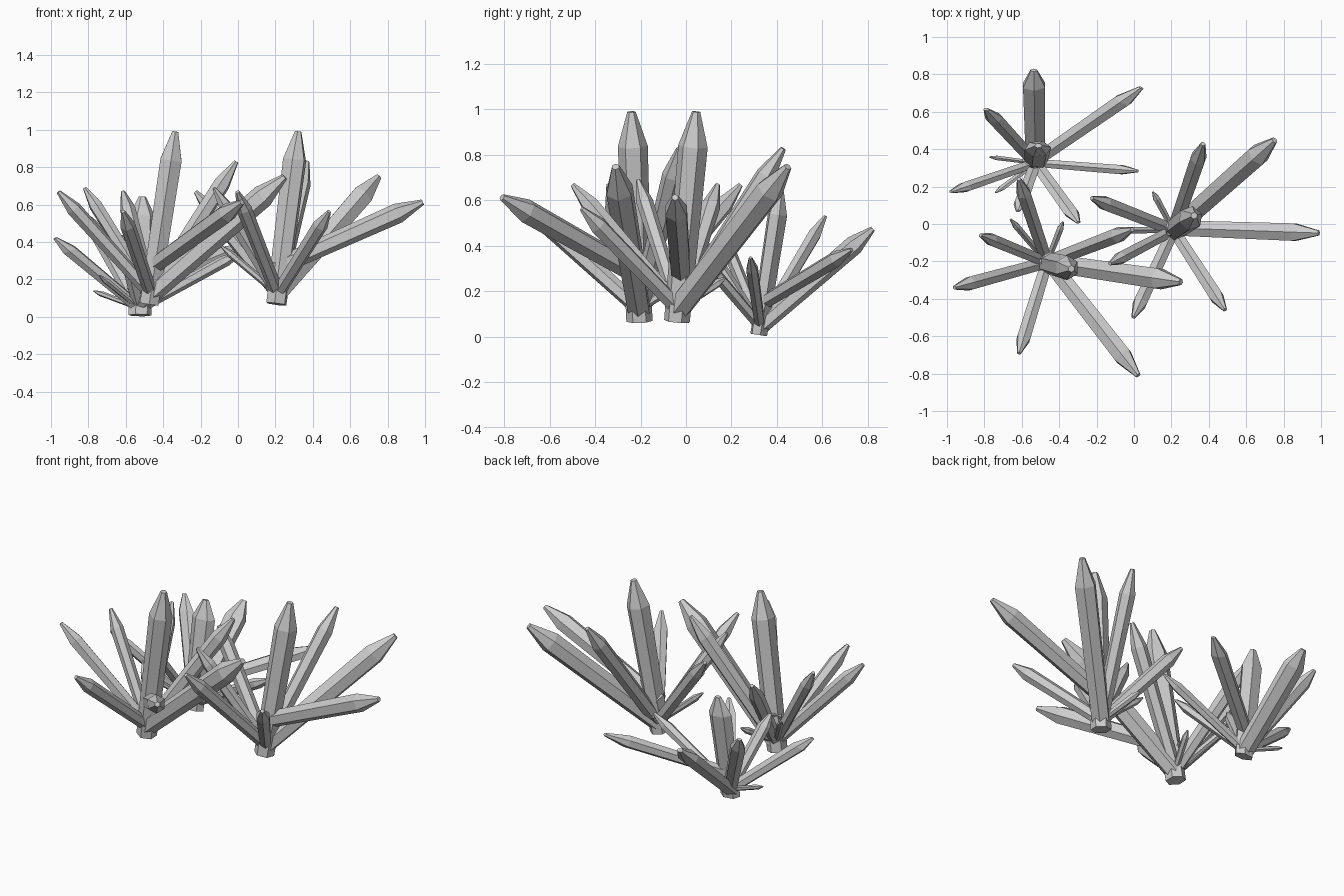
import bpy, bmesh, math
from mathutils import Vector, Matrix

if "Cube" in bpy.data.objects:
    bpy.data.objects.remove(bpy.data.objects["Cube"])

LOW = (0.01, 0, 0.055)
# Shards of one cluster: (name, root, tip relative to the cluster root, shoulder radius)
SHARDS = [
    ("main", (0, 0, 0), (0.14, -0.035, 0.922), 0.066),
    ("large", (0.01, 0, 0.055), (0.725, -0.105, 0.68), 0.063),
    ("long", (0.005, 0.025, 0.19), (0.497, -0.605, 0.545), 0.054),
    ("tall", LOW, (0.465, 0.175, 0.76), 0.046),
    ("side_a", LOW, (-0.14, 0.445, 0.60), 0.042),
    ("side_b", LOW, (-0.14, -0.485, 0.495), 0.041),
    ("side_c", LOW, (-0.485, -0.135, 0.60), 0.041),
    ("side_d", LOW, (-0.345, 0.145, 0.62), 0.037),
    ("small_a", LOW, (0.095, 0.215, 0.19), 0.020),
    ("small_b", LOW, (-0.185, 0.23, 0.31), 0.020),
]


def ring(bm, quat, center, radius):
    """Hexagon of vertices across the shard axis."""
    return [bm.verts.new(center + quat @ Vector((radius * math.cos(a), radius * math.sin(a), 0)))
            for a in (math.radians(30 + 60 * i) for i in range(6))]


def shard(name, start, tip, radius, matrix):
    """Six-sided spear: narrow root, wide shoulder, small blunt tip."""
    start, tip = Vector(start), Vector(tip)
    axis = tip - start
    if name.endswith("main"):
        quat = Vector((0, 0, 1)).rotation_difference(axis)
    else:
        quat = axis.to_track_quat('Z', 'Y')
    bm = bmesh.new()
    rings = [ring(bm, quat, start + axis * t, radius * r)
             for t, r in ((0, 0.87), (0.835, 1.0), (1.0, 0.28))]
    for lo, hi in zip(rings, rings[1:]):
        for i in range(6):
            j = (i + 1) % 6
            bm.faces.new((lo[i], lo[j], hi[j], hi[i]))
    bm.faces.new(rings[0][::-1])
    bm.faces.new(rings[-1])
    bm.transform(matrix)
    bmesh.ops.recalc_face_normals(bm, faces=bm.faces)
    mesh = bpy.data.meshes.new(name)
    bm.to_mesh(mesh)
    bm.free()
    bpy.context.collection.objects.link(bpy.data.objects.new(name, mesh))


def cluster(name, matrix):
    for part, start, tip, radius in SHARDS:
        shard(f"{name}_crystal_{part}", start, tip, radius, matrix)


# Two equal clusters and one smaller, stretched cluster at the back
cluster("front_left", Matrix.Translation((-0.475, -0.205, 0.068)))
cluster("right", Matrix.Translation((0.205, -0.04, 0.068)) @ Matrix.Rotation(math.radians(50), 4, 'Z'))
stretch = Matrix(((-0.17, -1.07, 0), (0.676, -0.12, 0), (0, 0, 0.687))).to_4x4()
cluster("back_left", Matrix.Translation((-0.525, 0.32, 0.008)) @ stretch)
